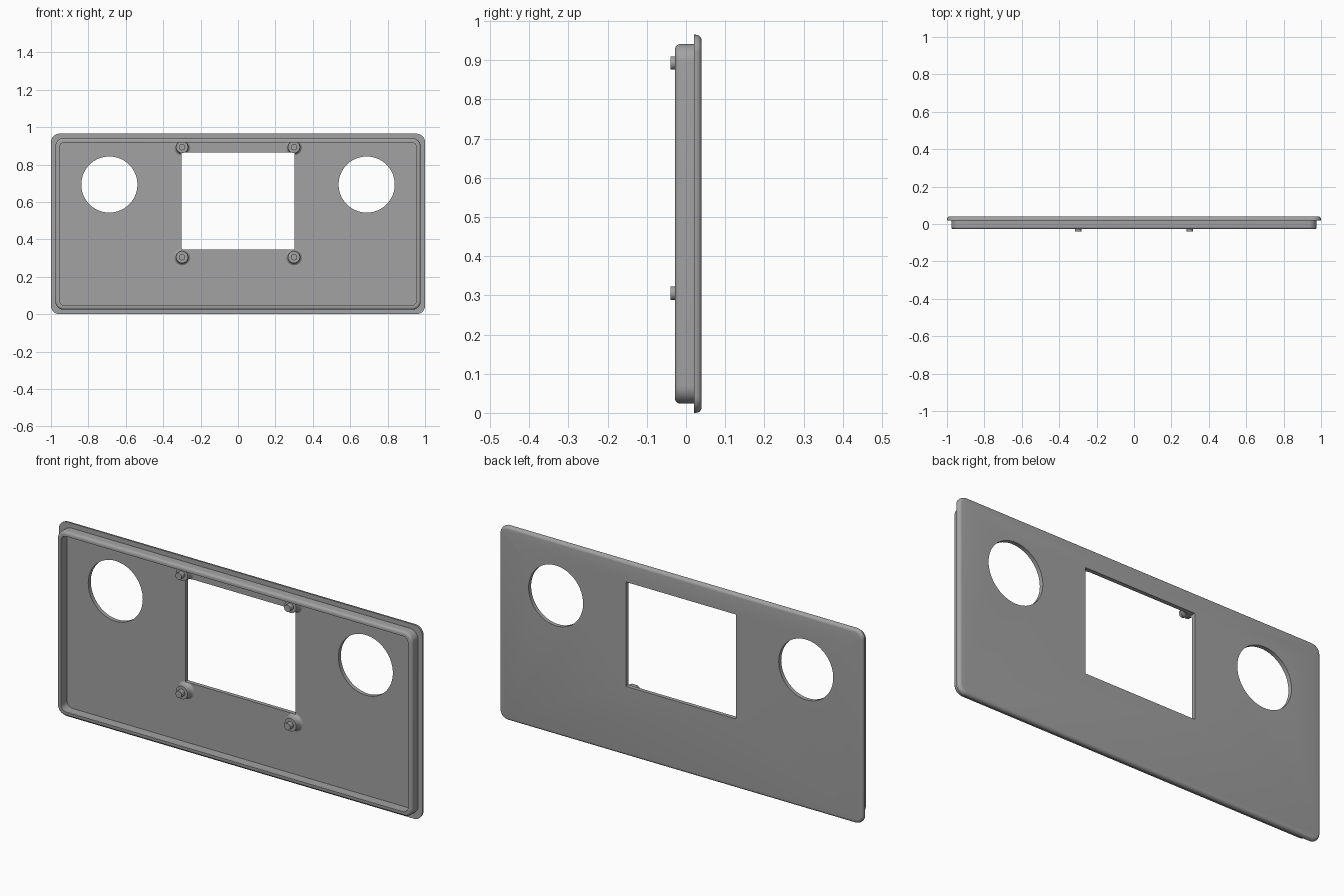
import bpy, bmesh, math
from mathutils import Matrix

if "Cube" in bpy.data.objects:
    bpy.data.objects.remove(bpy.data.objects["Cube"])

metal = bpy.data.materials.new("mid_grey")
metal.diffuse_color = (0.36, 0.36, 0.36, 1)
metal.use_nodes = True
metal.node_tree.nodes["Principled BSDF"].inputs["Base Color"].default_value = metal.diffuse_color
SEG = 8


def finish(name, bm):
    bmesh.ops.recalc_face_normals(bm, faces=bm.faces)
    me = bpy.data.meshes.new(name)
    bm.to_mesh(me)
    bm.free()
    me.materials.append(metal)
    ob = bpy.data.objects.new(name, me)
    bpy.context.collection.objects.link(ob)
    return ob


def loft(name, rings):
    """Closed skin through matching rings of points, capped at both ends."""
    bm = bmesh.new()
    loops = [[bm.verts.new(p) for p in ring] for ring in rings]
    n = len(loops[0])
    for a, b in zip(loops, loops[1:]):
        for i in range(n):
            bm.faces.new((a[i], a[(i + 1) % n], b[(i + 1) % n], b[i]))
    bm.faces.new(loops[0])
    bm.faces.new(loops[-1])
    return finish(name, bm)


def round_rect(hw, hh, r, y, cz=0.4825):
    pts = []
    for k, (sx, sz) in enumerate(((1, 1), (-1, 1), (-1, -1), (1, -1))):
        for i in range(SEG + 1):
            a = (k + i / SEG) * math.pi / 2
            pts.append((sx * (hw - r) + r * math.cos(a), y,
                        cz + sz * (hh - r) + r * math.sin(a)))
    return pts


def circle(x, z, r, y, n=32):
    return [(x + r * math.cos(2 * math.pi * i / n), y,
             z + r * math.sin(2 * math.pi * i / n)) for i in range(n)]


def arc(r):
    """Quarter-round steps as (inset, drop), from the flat face to the side."""
    return [(r * (1 - math.sin(t)), r * (1 - math.cos(t)))
            for t in (i / 5 * math.pi / 2 for i in range(6))]


# Faceplate with rounded back edge, stepped rim with rounded front edge, open tray
W, H = 1.0, 0.4825
RW, RH = 0.977, 0.4585
rings = [round_rect(W - d, H - d, 0.045 - d, 0.04 - e) for d, e in arc(0.015)]
rings += [round_rect(W, H, 0.045, 0.02), round_rect(RW, RH, 0.045, 0.02)]
rings += [round_rect(RW - d, RH - d, 0.045 - d, -0.028 + e) for d, e in reversed(arc(0.013))]
rings += [round_rect(0.955, 0.4365, 0.03, y) for y in (-0.028, 0.02)]
panel = loft("panel", rings)

# Screen mounting posts: flared foot, collar and pin
parts = [panel]
for x in (-0.299, 0.299):
    for z in (0.305, 0.893):
        foot = [circle(x, z, 0.032 + d, 0.021 - 0.02 + e)
                for d, e in [(0.02 * (1 - math.sin(t)), 0.02 * (1 - math.cos(t)))
                             for t in (i / 5 * math.pi / 2 for i in range(6))]]
        foot = [circle(x, z, 0.032 + 0.018 * (1 - math.cos(t)), 0.001 + 0.02 * math.sin(t))
                for t in (i / 5 * math.pi / 2 for i in range(6))]
        post = [circle(x, z, 0.017, -0.04), circle(x, z, 0.017, -0.015),
                circle(x, z, 0.032, -0.015)] + foot
        parts.append(loft("mounting_post", post))

# Openings: central screen window and two round holes
cutters = [loft("window_cutter", [[(-0.303, y, 0.345), (0.303, y, 0.345),
                                   (0.303, y, 0.864), (-0.303, y, 0.864)] for y in (-0.01, 0.1)])]
for x in (-0.688, 0.688):
    cutters.append(loft("hole_cutter", [circle(x, 0.693, 0.15, y, 64) for y in (-0.01, 0.1)]))

for ob in parts:
    for cut in (cutters if ob is panel else cutters[:1]):
        m = ob.modifiers.new("opening", 'BOOLEAN')
        m.operation = 'DIFFERENCE'
        m.solver = 'EXACT'
        m.object = cut
for c in cutters:
    c.hide_render = True
    c.hide_set(True)

for ob in parts:
    bpy.ops.object.select_all(action='DESELECT')
    ob.select_set(True)
    bpy.context.view_layer.objects.active = ob
    for m in list(ob.modifiers):
        bpy.ops.object.modifier_apply(modifier=m.name)
    bpy.ops.object.shade_smooth_by_angle(angle=math.radians(30))
